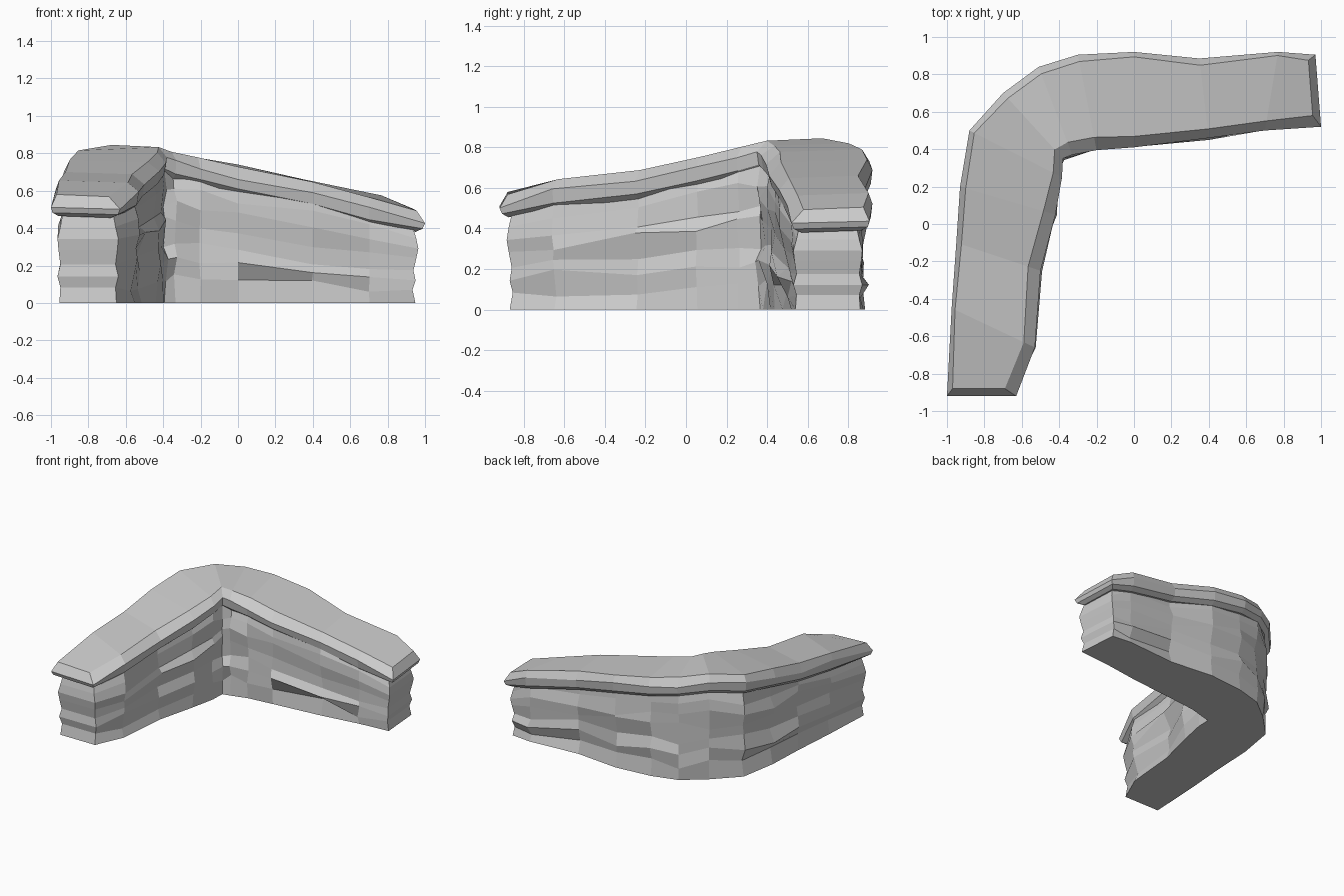
import bpy, random
from mathutils import Vector

if "Cube" in bpy.data.objects:
    bpy.data.objects.remove(bpy.data.objects["Cube"])

random.seed(11)

# Path stations: outer x, outer y, inner x, inner y, crest height
STATIONS = [
    (-1.00, -.92, -.63, -.92, .58), (-.975, -.45, -.53, -.66, .655),
    (-.95, -.10, -.50, -.25, .70), (-.93, .20, -.42, .05, .765),
    (-.88, .50, -.385, .25, .815), (-.70, .70, -.38, .35, .845),
    (-.51, .84, -.33, .37, .82), (-.30, .905, -.20, .395, .79),
    (.00, .92, .00, .41, .74), (.35, .885, .40, .46, .66),
    (.77, .92, .70, .50, .575), (.97, .905, 1.00, .52, .505)]
LAST = len(STATIONS) - 1


def section(i, outer_pts, inner_pts):
    """Points are (inset across, inset at the wall ends, z); runs up outside, down inside."""
    ox, oy, ix, iy, _ = STATIONS[i]
    o, n = Vector((ox, oy, 0)), Vector((ix, iy, 0))
    across = (n - o).normalized()
    end = Vector((0, 1, 0)) if i == 0 else Vector((-1, 0, 0)) if i == LAST else Vector()
    up = [o + across * a + end * e + Vector((0, 0, z)) for a, e, z in outer_pts]
    down = [n - across * a + end * e + Vector((0, 0, z)) for a, e, z in inner_pts]
    return up + down[::-1]


def loft(name, rings):
    n = len(rings[0])
    verts = [p for r in rings for p in r]
    faces = []
    for i in range(len(rings) - 1):
        for k in range(n):
            a, b = i * n + k, i * n + (k + 1) % n
            faces.append((a, b, b + n, a + n))
    # close both ends with horizontal strips
    for base, flip in ((0, True), ((len(rings) - 1) * n, False)):
        for k in range(n // 2 - 1):
            f = (base + k, base + k + 1, base + n - 2 - k, base + n - 1 - k)
            faces.append(f[::-1] if flip else f)
    mesh = bpy.data.meshes.new(name)
    mesh.from_pydata(verts, [], faces)
    mesh.validate()
    ob = bpy.data.objects.new(name, mesh)
    bpy.context.collection.objects.link(ob)
    bpy.context.view_layer.objects.active = ob
    bpy.ops.object.mode_set(mode='EDIT')
    bpy.ops.mesh.select_all(action='SELECT')
    bpy.ops.mesh.normals_make_consistent(inside=False)
    bpy.ops.object.mode_set(mode='OBJECT')
    return ob


# Layered rock wall: irregular chipped strata, end profile set per row
ROWS = [(0, .04, .05), (.17, .045, .065), (.29, .03, .05), (.42, .045, .06),
        (.58, .035, .045), (.70, .03, .035), (.83, .045, .045), (1, .06, .065)]
body = []
for i, s in enumerate(STATIONS):
    top = s[4] - .09
    sides = []
    for shift in (.005, -.02):
        pts = []
        for k, (f, inset, end) in enumerate(ROWS):
            inner_rows = 0 < k < len(ROWS) - 1
            dz = random.uniform(-.035, .035) if inner_rows and 0 < i < LAST else 0
            chip = random.uniform(-.024, .024) if 0 < i < LAST else 0
            pts.append((shift + inset + chip * (.4 if k == 0 else 1), end, f * top + dz))
        sides.append(pts)
    body.append(section(i, *sides))
loft("rock_wall", body)

# Overhanging capstone: upright rim, chamfered crest, thinner at both ends
cap = []
for i, s in enumerate(STATIONS):
    t = s[4]
    thick = .115 if i in (0, LAST) else .15
    j = lambda: random.uniform(-.012, .012) if 0 < i < LAST else 0
    rim = .85 if i in (0, LAST) else .8
    low = .6 if i in (0, LAST) else .4
    outer = [(.04, .045, t - thick), (.008, .012, t - thick * rim),
             (0, 0, t - thick * low + j()), (.03 + j(), .04, t)]
    inner = [(.05, .045, t - thick - .01), (.012, .012, t - thick * rim - .01),
             (0, 0, t - thick * low - .01 + j()), (.06 + j(), .04, t - .012)]
    cap.append(section(i, outer, inner))
loft("capstone", cap)
